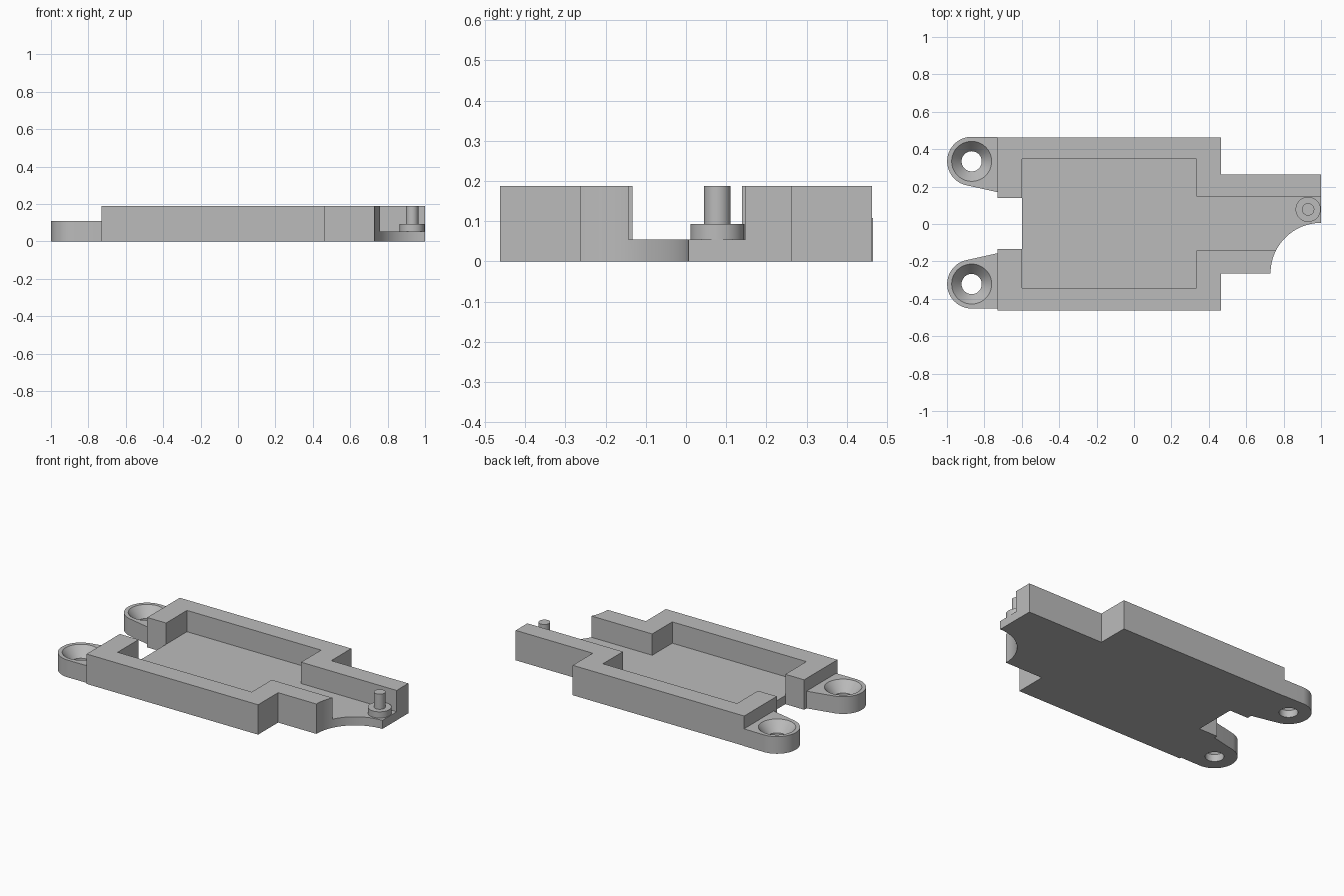
import bpy, bmesh
from math import cos, sin, pi, radians

cube = bpy.data.objects.get("Cube")
if cube:
    bpy.data.objects.remove(cube, do_unlink=True)

grey = bpy.data.materials.new("plain grey")
grey.use_nodes = True
colour = (0.5, 0.5, 0.5, 1)
grey.diffuse_color = colour
grey.node_tree.nodes["Principled BSDF"].inputs["Base Color"].default_value = colour

WALL_TOP, FLOOR_TOP, EAR_TOP = 0.188, 0.054, 0.108


def arc(cx, cy, r, start, end, steps):
    """Points along an arc, angles in degrees."""
    angles = [radians(start + (end - start) * i / steps) for i in range(steps + 1)]
    return [(cx + r * cos(a), cy + r * sin(a)) for a in angles]


def finish(name, bm):
    bmesh.ops.recalc_face_normals(bm, faces=bm.faces)
    mesh = bpy.data.meshes.new(name)
    bm.to_mesh(mesh)
    bm.free()
    mesh.materials.append(grey)
    obj = bpy.data.objects.new(name, mesh)
    bpy.context.collection.objects.link(obj)
    return obj


def prism(name, outline, bottom, top):
    bm = bmesh.new()
    face = bm.faces.new([bm.verts.new((x, y, bottom)) for x, y in outline])
    ext = bmesh.ops.extrude_face_region(bm, geom=[face])
    verts = [v for v in ext["geom"] if isinstance(v, bmesh.types.BMVert)]
    bmesh.ops.translate(bm, verts=verts, vec=(0, 0, top - bottom))
    return finish(name, bm)


def lathe(name, cx, cy, profile, sides=48):
    """Closed turned solid from (radius, height) pairs."""
    bm = bmesh.new()
    rings = [[bm.verts.new((x, y, z)) for x, y in arc(cx, cy, r, 0, 360, sides)[:-1]]
             for r, z in profile]
    for low, high in zip(rings, rings[1:]):
        for i in range(sides):
            j = (i + 1) % sides
            bm.faces.new((low[i], low[j], high[j], high[i]))
    bm.faces.new(rings[0])
    bm.faces.new(rings[-1])
    return finish(name, bm)


def activate(obj):
    bpy.ops.object.select_all(action="DESELECT")
    obj.select_set(True)
    bpy.context.view_layer.objects.active = obj


def cut(obj, cutter):
    activate(obj)
    mod = obj.modifiers.new("cut", "BOOLEAN")
    mod.operation, mod.solver, mod.object = "DIFFERENCE", "EXACT", cutter
    bpy.ops.object.modifier_apply(modifier=mod.name)
    bpy.data.objects.remove(cutter, do_unlink=True)


def smooth(obj):
    activate(obj)
    bpy.ops.object.shade_smooth_by_angle(angle=radians(30))


# Tray: stepped outline, notch at the left end, round bite at the right end
outline = [(-0.729, 0.463), (-0.729, 0.139), (-0.598, 0.139), (-0.598, -0.133),
           (-0.729, -0.133), (-0.729, -0.463), (0.464, -0.463), (0.464, -0.264)]
outline += arc(1, -0.264, 0.27, 180, 90, 24)
outline += [(1, 0.264), (0.464, 0.264), (0.464, 0.463)]
tray = prism("tray", outline, 0, WALL_TOP)

# Pocket and channel hollowed down to the floor, open at both ends
pocket = [(-0.598, 0.347), (-0.598, 0.139), (-0.7, 0.139), (-0.7, -0.133),
          (-0.598, -0.133), (-0.598, -0.342), (0.335, -0.342), (0.335, -0.143),
          (1.1, -0.143), (1.1, 0.148), (0.335, 0.148), (0.335, 0.347)]
cut(tray, prism("pocket_cutter", pocket, FLOOR_TOP, 0.3))
smooth(tray)

# Screw ears with countersunk holes, mirrored front to back
for side, cy, name in ((1, 0.335, "back_ear"), (-1, -0.321, "front_ear")):
    shape = [(-0.729, 0.13), *arc(-0.868, 0, 0.131, 90, 257, 32), (-0.729, -0.165)]
    ear = prism(name, [(x, cy + side * y) for x, y in shape], 0, EAR_TOP)
    hole = [(0.054, -0.05), (0.054, 0.045), (0.107, EAR_TOP), (0.107, 0.2)]
    cut(ear, lathe("hole_cutter", -0.868, cy, hole))
    smooth(ear)

# Stepped pin standing on the channel floor
pin = lathe("pin", 0.931, 0.078, [(0.067, FLOOR_TOP - 0.01), (0.067, 0.093),
                                  (0.033, 0.093), (0.033, WALL_TOP)])
smooth(pin)
